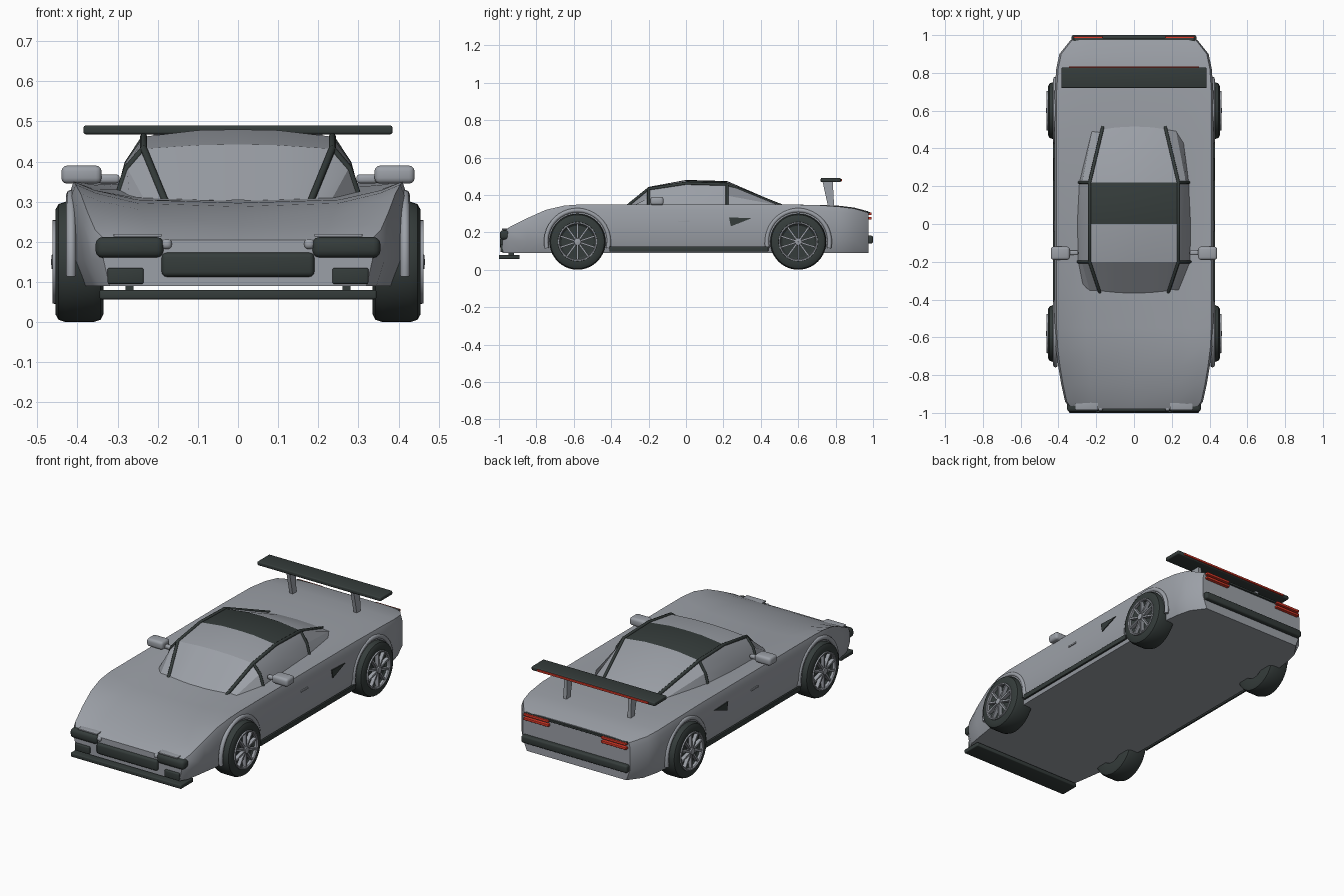
import bpy, bmesh, math
from mathutils import Matrix, Vector

if "Cube" in bpy.data.objects:
    bpy.data.objects.remove(bpy.data.objects["Cube"])


def material(name, rgb):
    m = bpy.data.materials.new(name)
    m.use_nodes = True
    m.diffuse_color = (*rgb, 1)
    m.node_tree.nodes["Principled BSDF"].inputs["Base Color"].default_value = (*rgb, 1)
    return m


PAINT = material("silver_paint", (0.33, 0.35, 0.385))
TRIM = material("black_trim", (0.035, 0.045, 0.043))
RED = material("red_lamp", (0.70, 0.04, 0.02))


def finish(name, bm, *mats, angle=35):
    bmesh.ops.recalc_face_normals(bm, faces=bm.faces)
    me = bpy.data.meshes.new(name)
    bm.to_mesh(me)
    bm.free()
    for m in mats:
        me.materials.append(m)
    me.shade_smooth()
    me.set_sharp_from_angle(angle=math.radians(angle))
    ob = bpy.data.objects.new(name, me)
    bpy.context.collection.objects.link(ob)
    return ob


def box(name, x, y, z, mat, bevel=0.0, matrix=None):
    """Box given by its (low, high) range on each axis."""
    bm = bmesh.new()
    bmesh.ops.create_cube(bm, size=1)
    for v in bm.verts:
        v.co = Vector([(a + b) / 2 + c * abs(b - a) for (a, b), c in zip((x, y, z), v.co)])
    if bevel:
        bmesh.ops.bevel(bm, geom=bm.edges[:], offset=bevel, segments=3,
                        profile=0.5, affect='EDGES')
    if matrix:
        bm.transform(matrix)
    return finish(name, bm, mat)


def pair(name, x, y, z, mat, bevel=0.0):
    for side, s in (("left", 1), ("right", -1)):
        box(f"{side}_{name}", (s * x[0], s * x[1]), y, z, mat, bevel)


def prism(name, outline, x0, x1, mat):
    """Side-view (y, z) outline extruded across x."""
    bm = bmesh.new()
    a, b = [[bm.verts.new((x, y, z)) for y, z in outline] for x in (x0, x1)]
    bm.faces.new(a)
    bm.faces.new(b[::-1])
    for i in range(len(a)):
        j = (i + 1) % len(a)
        bm.faces.new((a[i], a[j], b[j], b[i]))
    finish(name, bm, mat)


def tube(name, points, radius, mat):
    cu = bpy.data.curves.new(name, 'CURVE')
    cu.dimensions = '3D'
    cu.bevel_depth = radius
    cu.bevel_resolution = 2
    cu.use_fill_caps = True
    sp = cu.splines.new('POLY')
    sp.points.add(len(points) - 1)
    for p, co in zip(sp.points, points):
        p.co = (*co, 1)
    cu.materials.append(mat)
    bpy.context.collection.objects.link(bpy.data.objects.new(name, cu))


def lathe(name, profile, s, y, z, mat, seg=40):
    """Closed (x, radius) profile spun about the axle."""
    bm = bmesh.new()
    rings = []
    for k in range(seg):
        a = math.tau * k / seg
        rings.append([bm.verts.new((s * x, y + r * math.cos(a), z + r * math.sin(a)))
                      for x, r in profile])
    n = len(profile)
    for k in range(seg):
        p, q = rings[k], rings[(k + 1) % seg]
        for i in range(n):
            j = (i + 1) % n
            bm.faces.new((p[i], p[j], q[j], q[i]))
    finish(name, bm, mat)


def loft(halves, closed):
    """Mirror each half section across x and skin them along the car."""
    bm = bmesh.new()
    rows = []
    for half in halves:
        ring = [(-x, y, z) for x, y, z in half[:0:-1]] + list(half)
        rows.append([bm.verts.new(p) for p in ring])
    n = len(rows[0])
    for p, q in zip(rows, rows[1:]):
        for i in range(n if closed else n - 1):
            j = (i + 1) % n
            bm.faces.new((p[i], p[j], q[j], q[i]))
    if closed:
        bm.faces.new(rows[0])
        bm.faces.new(rows[-1][::-1])
    return bm


# Body: y, half width, fender height, centre height, floor half width
stations = [(-.98, .335, .20, .205, .32), (-.94, .365, .23, .222, .345),
            (-.85, .385, .275, .25, .36), (-.75, .402, .32, .272, .375),
            (-.65, .415, .343, .288, .39), (-.55, .42, .35, .297, .395),
            (-.36, .42, .35, .302, .40), (0, .42, .35, .33, .40),
            (.45, .42, .35, .345, .40), (.7, .42, .346, .347, .40),
            (.82, .412, .337, .342, .385), (.9, .395, .327, .332, .365),
            (.975, .335, .305, .312, .31)]
halves = []
for y, w, ze, zc, wb in stations:
    d = ze - zc
    halves.append([(0, y, zc), (.6 * w, y, zc + .15 * d), (.85 * w, y, zc + .6 * d),
                   (.975 * w, y, ze), (w, y, ze - .03), (w, y, .155), (wb, y, .09)])
finish("body", loft(halves, True), PAINT, angle=40)

# Cabin: y, roof half width, centre height, roof edge height, base x, y, z
cabin = [(-.365, .18, .304, .298, .27, -.34, .303), (-.2, .235, .443, .432, .298, -.2, .32),
         (0, .235, .48, .462, .305, 0, .32), (.22, .235, .474, .456, .295, .22, .32),
         (.515, .165, .346, .34, .26, .47, .335)]
halves = []
for y, hw, zc, ze, bx, by, bz in cabin:
    halves.append([(0, y, zc), (.1, y, zc - .002), (hw, y, ze),
                   ((hw + bx) / 2 + .01, (y + by) / 2, (ze + bz) / 2 + .008), (bx, by, bz)])
bm = loft(halves, False)
for f in bm.faces:
    c = f.calc_center_median()
    if 0 < c.y < .22 and abs(c.x) < .2:
        f.material_index = 1
finish("cabin", bm, PAINT, TRIM, angle=25)

# Window frames follow the cabin edges
for side, s in (("left", 1), ("right", -1)):
    tube(f"{side}_roof_rail", [(s * h[2][0], h[2][1], h[2][2]) for h in halves], .009, TRIM)
    for label, row in (("front", 1), ("rear", 3)):
        tube(f"{side}_{label}_pillar", [(s * x, y, z) for x, y, z in halves[row][2:]], .008, TRIM)

# Wheels with ten-spoke rims and arch lips
tyre = [(.335, .08), (.335, .13), (.342, .144), (.36, .15), (.43, .15), (.447, .144),
        (.455, .13), (.455, .105), (.445, .098), (.435, .08)]
rim = [(.43, .094), (.457, .094), (.462, .098), (.462, .104), (.43, .106)]
for side, s in (("left", 1), ("right", -1)):
    for end, y in (("front", -.58), ("rear", .6)):
        tag = f"{side}_{end}"
        lathe(f"{tag}_tyre", tyre, s, y, .15, TRIM)
        lathe(f"{tag}_wheel_disc", [(.36, .001), (.438, .001), (.438, .09), (.36, .09)],
              s, y, .15, TRIM)
        lathe(f"{tag}_rim", rim, s, y, .15, PAINT)
        lathe(f"{tag}_hub", [(.43, .001), (.466, .001), (.464, .018), (.43, .022)],
              s, y, .15, PAINT, 16)
        for k in range(10):
            turn = Matrix.Translation((0, y, .15)) @ Matrix.Rotation(math.tau * k / 10, 4, 'X')
            box(f"{tag}_spoke_{k}", (s * .436, s * .458), (-.005, .005), (.012, .097),
                PAINT, matrix=turn)
        arc = [math.radians(-12 + 204 * k / 24) for k in range(25)]
        tube(f"{tag}_arch_lip", [(s * .416, y + .168 * math.cos(a), .15 + .168 * math.sin(a))
                                 for a in arc], .012, PAINT)

# Nose: splitter, grille and lamps
box("front_splitter", (-.345, .345), (-1, -.89), (.057, .08), TRIM, .005)
pair("splitter_bracket", (.26, .28), (-.95, -.92), (.075, .1), TRIM)
box("front_grille", (-.19, .19), (-.995, -.95), (.113, .173), TRIM, .012)
pair("headlamp", (.185, .355), (-.995, -.93), (.16, .212), TRIM, .018)
pair("headlamp_lid", (.19, .31), (-.985, -.93), (.213, .22), PAINT, .002)
pair("headlamp_pivot", (.165, .19), (-.99, -.96), (.182, .207), PAINT, .01)
pair("fog_lamp", (.235, .325), (-.993, -.95), (.095, .135), TRIM, .005)

# Sides: sills, handles, vents and mirrors
pair("sill", (.418, .43), (-.41, .44), (.097, .125), TRIM, .003)
pair("door_handle", (.418, .425), (-.04, .02), (.257, .267), PAINT, .002)
for side, s in (("left", 1), ("right", -1)):
    prism(f"{side}_side_vent", [(.23, .28), (.35, .275), (.24, .232)], s * .417, s * .425, TRIM)
pair("mirror", (.34, .44), (-.19, -.12), (.345, .39), PAINT, .014)
pair("mirror_stem", (.295, .35), (-.165, -.14), (.346, .368), PAINT, .008)

# Tail: bumper, twin-bar lamps and rear wing
box("rear_bumper", (-.33, .33), (.955, 1), (.14, .182), TRIM, .01)
box("tail_edge", (-.32, .32), (.955, .985), (.296, .308), TRIM, .003)
for i, z in enumerate((.268, .292)):
    pair(f"tail_lamp_{i}", (.165, .32), (.96, .993), (z, z + .014), RED, .003)
box("rear_wing", (-.385, .385), (.72, .828), (.468, .49), TRIM, .006)
box("wing_lamp", (-.345, .345), (.82, .834), (.473, .484), RED, .002)
for side, s in (("left", 1), ("right", -1)):
    prism(f"{side}_wing_strut", [(.73, .472), (.785, .472), (.792, .335), (.76, .335)],
          s * .19, s * .21, PAINT)
